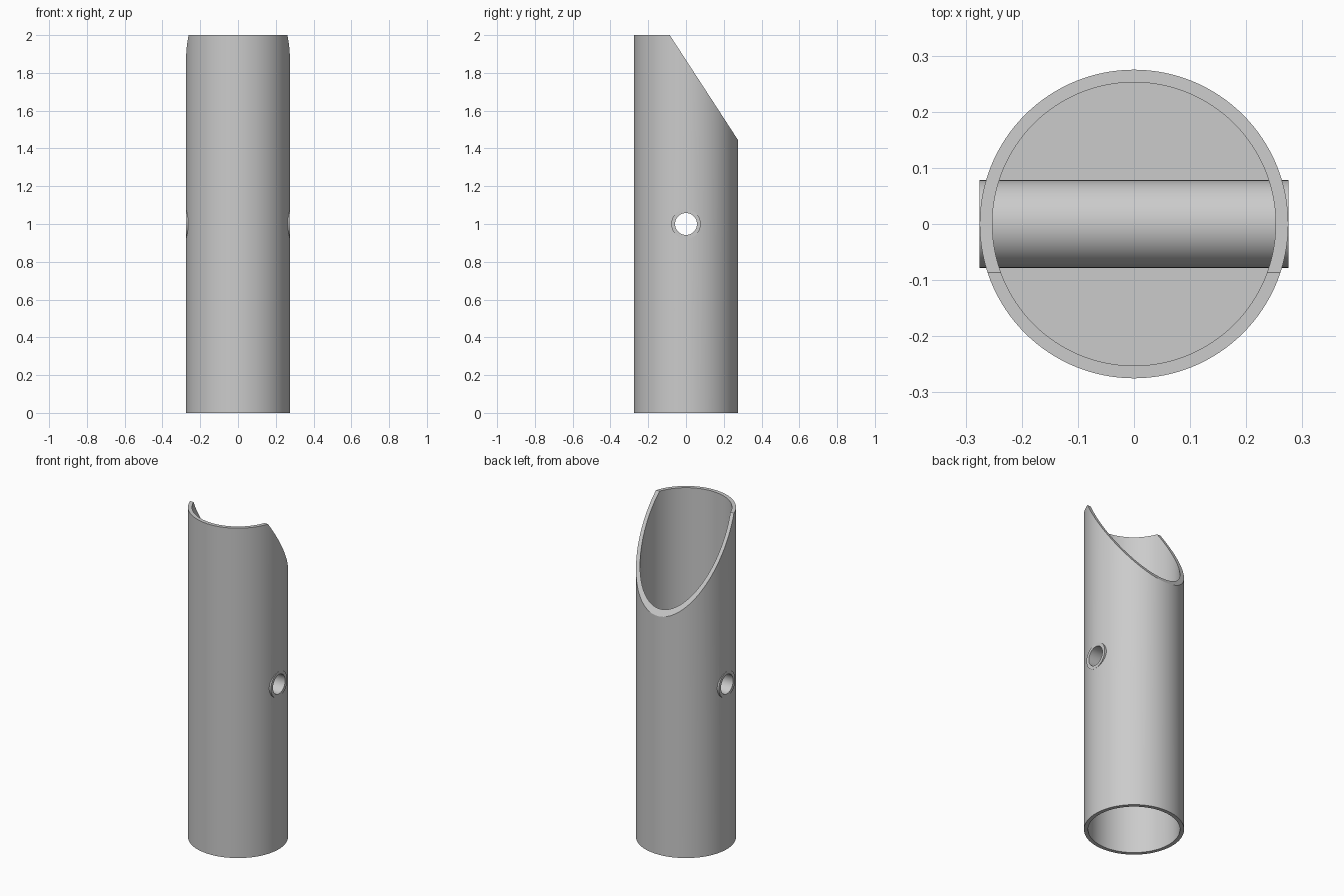
import bpy, bmesh, math
from mathutils import Matrix

if "Cube" in bpy.data.objects:
    bpy.data.objects.remove(bpy.data.objects["Cube"], do_unlink=True)

R_OUT, R_IN = 0.275, 0.2525      # main tube
P_OUT, P_IN = 0.078, 0.058       # cross sleeve
HEIGHT, MID = 2.0, 1.0

gray = bpy.data.materials.new("plain gray")
gray.use_nodes = True
color = (0.6, 0.6, 0.6, 1)
gray.diffuse_color = color
gray.node_tree.nodes["Principled BSDF"].inputs["Base Color"].default_value = color


def add_object(name, bm):
    bmesh.ops.recalc_face_normals(bm, faces=bm.faces[:])
    mesh = bpy.data.meshes.new(name)
    bm.to_mesh(mesh)
    bm.free()
    mesh.materials.append(gray)
    obj = bpy.data.objects.new(name, mesh)
    bpy.context.collection.objects.link(obj)
    return obj


def lathe(name, profile, steps, matrix=Matrix()):
    """Spin a closed (radius, height) profile around z, then place it."""
    bm = bmesh.new()
    verts = [bm.verts.new((r, 0, z)) for r, z in profile]
    edges = [bm.edges.new((verts[i - 1], verts[i])) for i in range(len(verts))]
    bmesh.ops.spin(bm, geom=verts + edges, cent=(0, 0, 0), axis=(0, 0, 1),
                   angle=2 * math.pi, steps=steps, use_merge=True)
    bmesh.ops.remove_doubles(bm, verts=bm.verts[:], dist=1e-5)
    bm.transform(matrix)
    return add_object(name, bm)


def pipe(name, r_out, r_in, z0, z1, steps, matrix=Matrix()):
    return lathe(name, [(r_out, z0), (r_out, z1), (r_in, z1), (r_in, z0)], steps, matrix)


def cylinder(name, radius, depth, matrix, steps=96):
    bm = bmesh.new()
    bmesh.ops.create_cone(bm, cap_ends=True, segments=steps, radius1=radius,
                          radius2=radius, depth=depth, matrix=matrix)
    return add_object(name, bm)


def subtract(target, cutter):
    cutter.hide_render = True
    bpy.context.view_layer.objects.active = target
    mod = target.modifiers.new("cut", 'BOOLEAN')
    mod.operation, mod.solver, mod.object = 'DIFFERENCE', 'EXACT', cutter
    bpy.ops.object.modifier_apply(modifier=mod.name)
    bpy.data.objects.remove(cutter, do_unlink=True)


sideways = Matrix.Translation((0, 0, MID)) @ Matrix.Rotation(math.pi / 2, 4, 'Y')

# Main tube with the slanted mouth and side holes
tube = pipe("main_tube", R_OUT, R_IN, 0, HEIGHT, 128)

bm = bmesh.new()
slope = (2.0 - 1.445) / (R_OUT + 0.086)
corners = [(-0.086 - 0.2, 2 + 0.2 * slope), (R_OUT + 0.2, 1.445 - 0.2 * slope), (R_OUT + 0.2, 2.5)]
face = bm.faces.new([bm.verts.new((-0.5, y, z)) for y, z in corners])
ext = bmesh.ops.extrude_face_region(bm, geom=[face])
bmesh.ops.translate(bm, vec=(1, 0, 0),
                    verts=[v for v in ext["geom"] if isinstance(v, bmesh.types.BMVert)])
subtract(tube, add_object("mouth_cutter", bm))
subtract(tube, cylinder("hole_cutter", (P_OUT + P_IN) / 2, 1.0, sideways, 48))

# Open sleeve running across the tube
sleeve = pipe("cross_sleeve", P_OUT, P_IN, -0.2755, 0.2755, 64, sideways)

# Inner floor closing the tube below the sleeve
floor = cylinder("inner_floor", R_IN + 0.005, 0.025, Matrix.Translation((0, 0, 0.9)))

for obj in (tube, sleeve, floor):
    bpy.ops.object.select_all(action='DESELECT')
    obj.select_set(True)
    bpy.context.view_layer.objects.active = obj
    bpy.ops.object.shade_smooth_by_angle(angle=math.radians(30))
